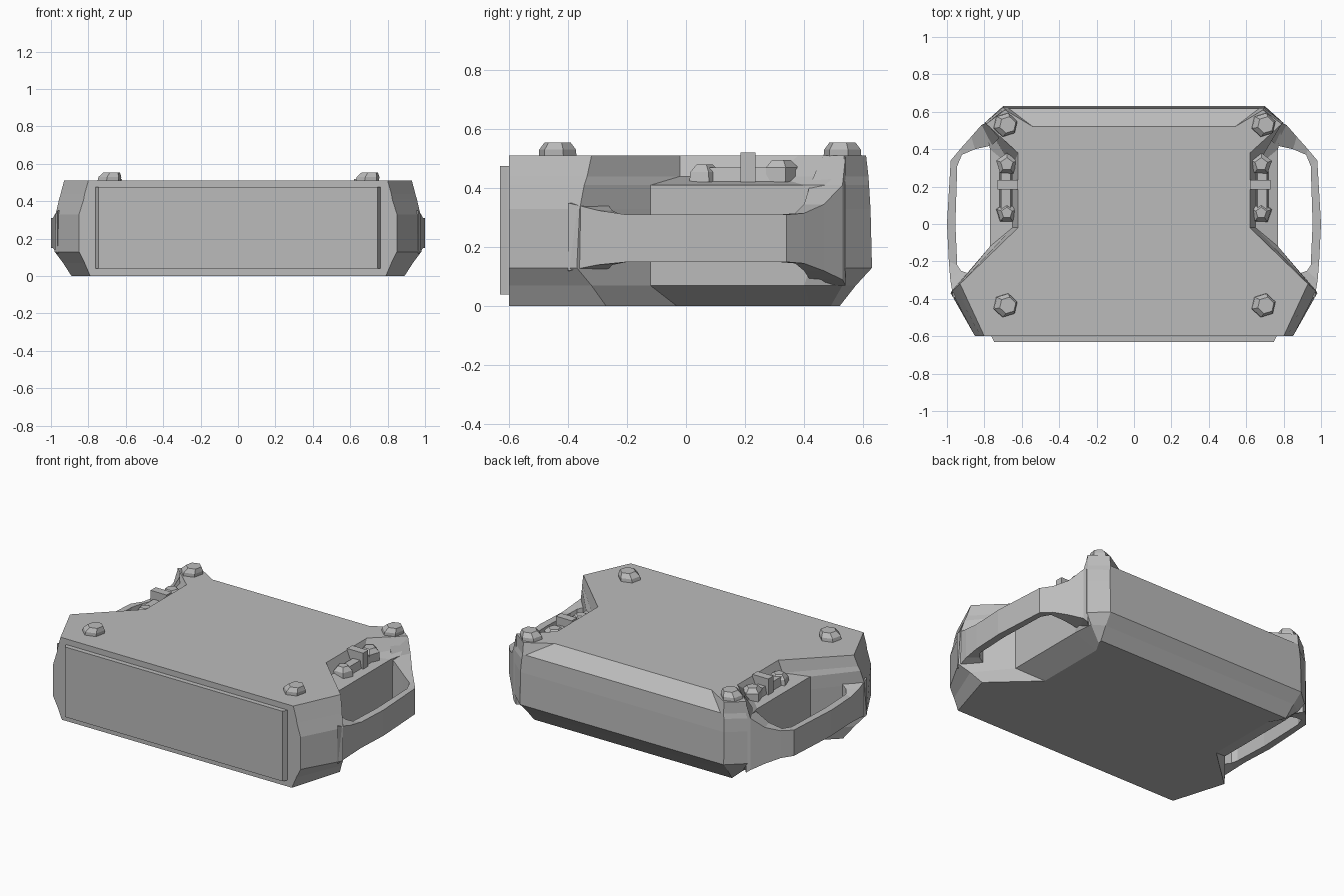
import bpy, bmesh
from mathutils import Vector

cube = bpy.data.objects.get("Cube")
if cube:
    bpy.data.objects.remove(cube, do_unlink=True)

grey = bpy.data.materials.new("plain_grey")
grey.use_nodes = True
grey.diffuse_color = (0.5, 0.5, 0.5, 1)
grey.node_tree.nodes["Principled BSDF"].inputs["Base Color"].default_value = (0.5, 0.5, 0.5, 1)


def loft(name, rings):
    """Skin a list of equal rings of points and cap both ends."""
    bm = bmesh.new()
    rows = [[bm.verts.new(p) for p in ring] for ring in rings]
    n = len(rows[0])
    for a, b in zip(rows, rows[1:]):
        for i in range(n):
            j = (i + 1) % n
            bm.faces.new((a[i], a[j], b[j], b[i]))
    bm.faces.new(rows[0][::-1])
    bm.faces.new(rows[-1])
    bmesh.ops.recalc_face_normals(bm, faces=bm.faces)
    mesh = bpy.data.meshes.new(name)
    bm.to_mesh(mesh)
    bm.free()
    mesh.materials.append(grey)
    obj = bpy.data.objects.new(name, mesh)
    bpy.context.collection.objects.link(obj)
    return obj


def mirrored(ring, side):
    return [(side * x, y, z) for x, y, z in ring]


# Main body: half outlines (front edge, wing tip, recess, back corner, back chamfer)
wing_low, wing_high = (0.98, -0.37), (0.975, -0.36)
layers = {
    0.0: [(.79, -.6), (.89, -.27), (.63, -.03), (.63, .42), (.67, .49), (.68, .52), (.62, .52)],
    0.07: [(.82, -.6), (.935, -.32), (.77, -.12), (.77, .40), (.76, .53), (.69, .575), (.63, .575)],
    0.13: [(.85, -.6), wing_low, (.77, -.12), (.77, .42), (.80, .54), (.70, .63), (.64, .63)],
    0.33: [(.85, -.6), wing_high, (.77, -.12), (.77, .42), (.80, .54), (.70, .625), (.64, .625)],
    0.41: [(.825, -.6), (.957, -.345), (.77, -.12), (.77, .40), (.80, .54), (.695, .62), (.66, .62)],
    0.44: [(.82, -.6), (.948, -.335), (.65, -.02), (.65, .30), (.79, .535), (.69, .618), (.67, .618)],
    0.51: [(.80, -.6), (.93, -.32), (.62, -.02), (.62, .38), (.79, .535), (.69, .61), (.54, .52)],
}
rings = []
for z, half in layers.items():
    right = [(x, y, z) for x, y in half]
    rings.append(right + mirrored(right[::-1], -1))
loft("body", rings)

# Front panel with slightly tapered edges
loft("front_panel", [[(s * w, y, z) for s, z in ((-1, .04), (1, .04), (1, .475), (-1, .475))]
                     for w, y in ((.765, -.59), (.76, -.605), (.747, -.63))])

# Side handles: outer point, inner point, lower and upper height at each station
stations = [
    ((.965, -.40), (.87, -.27), .12, .35),
    ((.982, -.30), (.925, -.25), .14, .325),
    ((.99, -.2), (.945, -.22), .15, .31),
    ((1.0, 0), (.955, 0), .15, .31),
    ((.98, .34), (.945, .31), .15, .31),
    ((.93, .40), (.92, .37), .145, .315),
    ((.87, .467), (.85, .40), .12, .345),
    ((.815, .53), (.76, .42), .09, .41),
    ((.79, .54), (.72, .46), .07, .505),
]
for side, label in ((1, "left"), (-1, "right")):
    loft(label + "_handle", [mirrored([(*o, lo), (*o, hi), (*i, hi), (*i, lo)], side)
                             for o, i, lo, hi in stations])


def stud(name, centre, sides, levels):
    """Faceted stud; levels give radius, height and sideways shift."""
    c = Vector(centre)
    spoke = Vector((1, 0, 0))
    step = 6.2832 / sides
    from mathutils import Matrix
    loft(name, [[c + Matrix.Rotation(step * k + .3, 3, 'Z') @ spoke * r + Vector((shift, 0, h))
                 for k in range(sides)] for r, h, shift in levels])


for side, label in ((1, "left"), (-1, "right")):
    # Feet studs on the top
    for y, end in ((-.435, "front"), (.53, "back")):
        stud(f"{end}_{label}_stud", (side * .69, y, .50), 6,
             [(.066, 0, 0), (.064, .03, .005), (.045, .055, .015)])
    # Latch pieces lying in the side recess
    stud(label + "_latch_knob", (side * .68, .32, .42), 5,
         [(.06, 0, 0), (.06, .05, 0), (.035, .075, 0)])
    stud(label + "_latch_base", (side * .68, .06, .42), 5,
         [(.06, 0, 0), (.055, .035, 0), (.03, .06, 0)])
    loft(label + "_latch_bar", [mirrored([(x, y, z) for x, y in ((.62, .185), (.73, .185), (.73, .235), (.62, .235))], side)
                                for z in (.42, .52)])
    loft(label + "_latch_link", [mirrored([(x, y, z) for x, z in ((.65, .42), (.72, .42), (.71, .47), (.66, .47))], side)
                                 for y in (.05, .34)])
